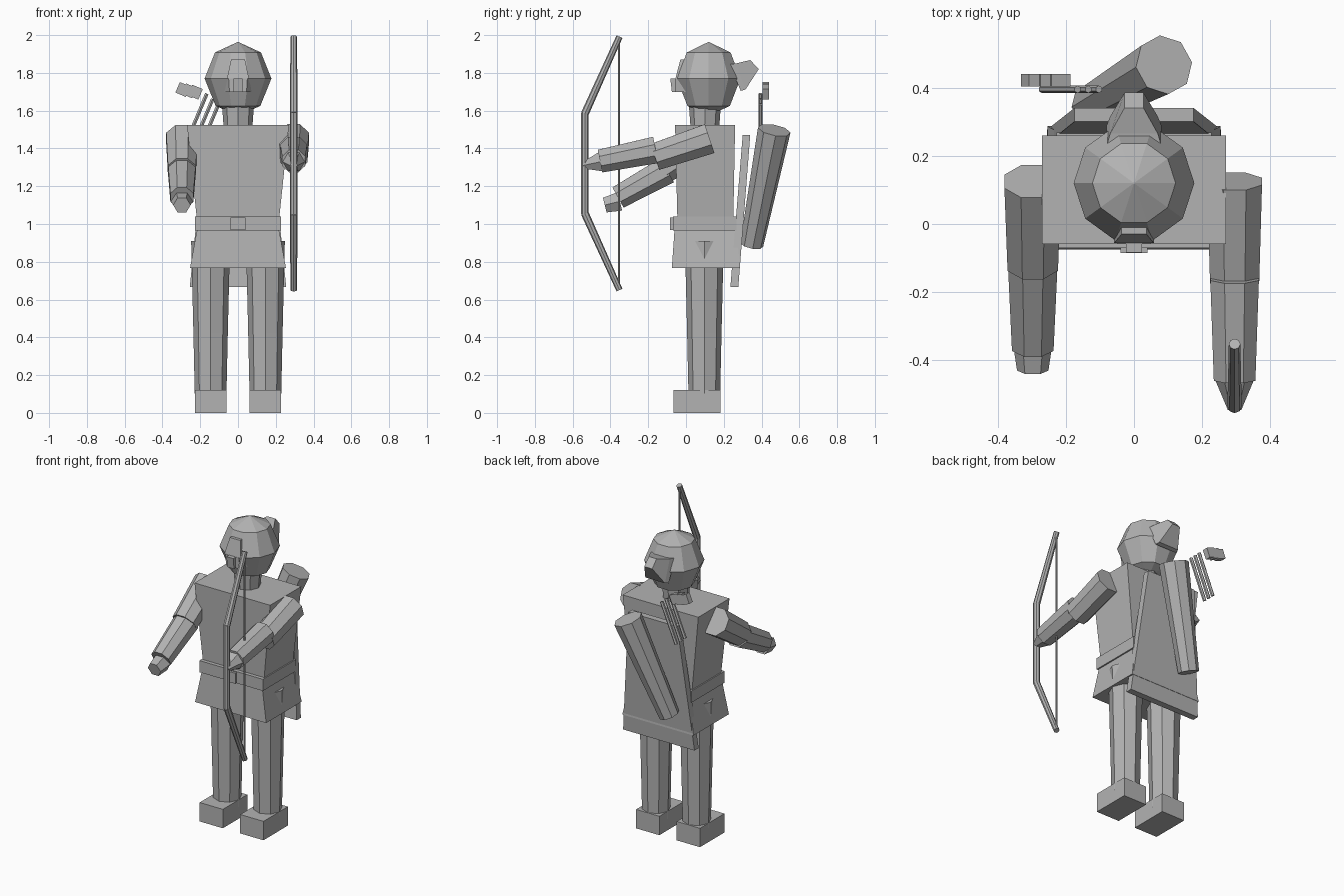
import bpy, bmesh, math
from mathutils import Vector, Matrix

old = bpy.data.objects.get("Cube")
if old:
    bpy.data.objects.remove(old, do_unlink=True)

grey = bpy.data.materials.new("plain grey")
grey.use_nodes = True
colour = (0.45, 0.45, 0.45, 1)
grey.diffuse_color = colour
grey.node_tree.nodes["Principled BSDF"].inputs["Base Color"].default_value = colour


def loft(name, rings):
    """Skin equal-length rings of points and close both ends."""
    bm = bmesh.new()
    loops = [[bm.verts.new(p) for p in ring] for ring in rings]
    n = len(loops[0])
    for a, b in zip(loops, loops[1:]):
        for i in range(n):
            j = (i + 1) % n
            bm.faces.new((a[i], a[j], b[j], b[i]))
    bm.faces.new(loops[0][::-1])
    bm.faces.new(loops[-1])
    bmesh.ops.recalc_face_normals(bm, faces=bm.faces)
    mesh = bpy.data.meshes.new(name)
    bm.to_mesh(mesh)
    bm.free()
    mesh.materials.append(grey)
    obj = bpy.data.objects.new(name, mesh)
    bpy.context.collection.objects.link(obj)
    return obj


def rod(name, stations, sides=8, turn=0.0):
    """Faceted tube through (centre, radius) stations, square to the whole axis."""
    axis = Vector(stations[-1][0]) - Vector(stations[0][0])
    rot = axis.to_track_quat('Z', 'Y')
    rings = []
    for centre, r in stations:
        angles = [turn + math.tau * i / sides for i in range(sides)]
        rings.append([Vector(centre) + rot @ Vector((r * math.cos(a), r * math.sin(a), 0))
                      for a in angles])
    return loft(name, rings)


def slab(name, levels):
    """Stacked rectangles, each (z, half width, front y, back y, x centre)."""
    return loft(name, [[(c - w, f, z), (c + w, f, z), (c + w, b, z), (c - w, b, z)]
                       for z, w, f, b, c in levels])


# Torso, belt and tunic skirt
slab("torso", [(1.0, 0.215, -0.045, 0.25, 0), (1.525, 0.27, -0.058, 0.26, 0)])
slab("belt", [(0.965, 0.227, -0.07, 0.268, 0), (1.04, 0.227, -0.07, 0.268, 0)])
slab("belt_buckle", [(0.967, 0.04, -0.085, -0.05, 0), (1.035, 0.04, -0.085, -0.05, 0)])
slab("tunic_skirt", [(0.767, 0.254, -0.075, 0.287, 0), (0.98, 0.215, -0.06, 0.265, 0)])

# Legs and boots
for side, s in (("left", 1), ("right", -1)):
    x = 0.145 * s
    rod(side + "_thigh", [((x, 0.097, 0.42), 0.091), ((x, 0.097, 0.91), 0.103)])
    rod(side + "_shin", [((x, 0.097, 0.06), 0.083), ((x, 0.097, 0.42), 0.091)])
    slab(side + "_boot", [(0, 0.083, -0.066, 0.183, x), (0.122, 0.083, -0.066, 0.183, x)])

# Neck and faceted head
rod("neck", [((0, 0.1, 1.5), 0.075), ((0, 0.1, 1.66), 0.087)])
rod("head", [((0, 0.12, z), r) for z, r in
             ((1.6, 0.06), (1.625, 0.118), (1.77, 0.177), (1.908, 0.122), (1.963, 0.003))], 10)

# Brow plate, face guard and nose
slab("brow_plate", [(1.77, 0.058, -0.056, 0.03, 0), (1.87, 0.037, -0.03, 0.05, 0)])
loft("face_guard", [[(-w, y, 1.70), (w, y, 1.70), (w * 1.1, y, 1.77), (-w * 1.1, y, 1.77)]
                    for y, w in ((-0.058, 0.045), (0.01, 0.078))])
slab("nose", [(1.70, 0.024, -0.075, 0, 0), (1.77, 0.024, -0.083, 0, 0)])

# Hair knot on the back of the head
loft("hair_knot", [[(-w, *low), (w, *low), (w, *high), (-w, *high)] for w, low, high in
                   ((0.08, (0.29, 1.705), (0.23, 1.845)),
                    (0.07, (0.315, 1.712), (0.265, 1.85)),
                    (0.028, (0.385, 1.82), (0.34, 1.868)))])

# Left arm reaching forward to the bow
rod("left_upper_arm", [((0.295, 0.125, 1.452), 0.087), ((0.295, -0.165, 1.355), 0.078)], 8, 0.39)
rod("left_forearm", [((0.295, -0.16, 1.392), 0.077), ((0.295, -0.455, 1.333), 0.066)], 8, 0.39)
rod("left_hand", [((0.295, -0.45, 1.33), 0.06), ((0.295, -0.545, 1.31), 0.02)], 6)

# Right arm bent with the fist in front
rod("right_upper_arm", [((-0.297, 0.125, 1.455), 0.09), ((-0.297, -0.12, 1.285), 0.08)], 8, 0.39)
rod("right_forearm", [((-0.297, -0.1, 1.285), 0.079), ((-0.297, -0.36, 1.14), 0.066)], 8, 0.39)
rod("right_hand", [((-0.297, -0.35, 1.12), 0.058), ((-0.297, -0.43, 1.1), 0.046)], 6)

# Cape hanging behind
slab("cape", [(0.667, 0.255, 0.235, 0.277, 0), (1.47, 0.175, 0.3, 0.34, 0)])

# Quiver slung across the cape
rod("quiver", [((-0.125, 0.348, 0.89), 0.062), ((0.088, 0.467, 1.497), 0.088)], 8, 0.39)

# Loose arrows and their fletching
for i in range(3):
    top = Vector((-0.165 + 0.031 * i, 0.395, 1.69 - 0.028 * i))
    rod(f"arrow_{i + 1}", [(top + Vector((-0.105, 0, -0.25)), 0.011), (top, 0.011)], 6)
    fin = slab(f"fletching_{i + 1}", [(z, 0.03, -0.018, 0.018, 0) for z in (-0.03, 0.03)])
    fin.matrix_world = (Matrix.Translation((-0.292 + 0.033 * i, 0.422, 1.712 - 0.007 * i))
                        @ Matrix.Rotation(0.4, 4, 'Y'))

# Bow limbs, grip and string
x, grip, tip = 0.295, -0.535, -0.352
rod("bow_grip", [((x, grip, 1.05), 0.02), ((x, grip, 1.59), 0.02)])
rod("bow_upper_limb", [((x, grip, 1.585), 0.021), ((x, tip, 1.992), 0.017)])
rod("bow_lower_limb", [((x, grip, 1.055), 0.021), ((x, tip, 0.65), 0.017)])
rod("bow_string", [((x, tip - 0.002, 0.66), 0.006), ((x, tip - 0.002, 1.98), 0.006)], 6)
